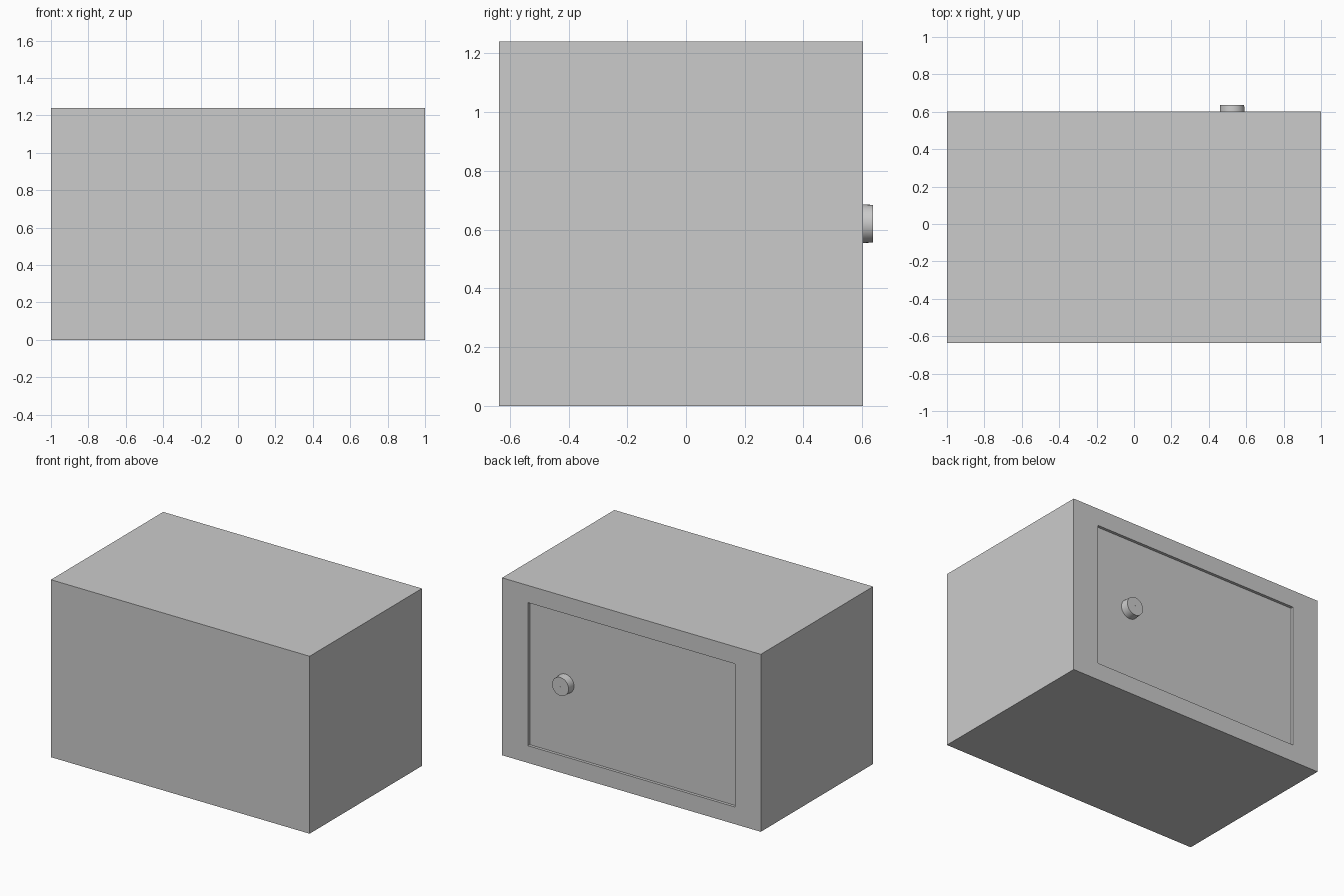
import bpy, bmesh
from math import cos, sin, tau

if "Cube" in bpy.data.objects:
    bpy.data.objects.remove(bpy.data.objects["Cube"])

BACK, FACE = -0.6375, 0.6025      # safe body extents in y
HEIGHT = 1.24
DOOR_X, DOOR_Z0, DOOR_Z1 = 0.8, 0.12, 1.12
DOOR_Y = FACE - 0.02              # door sits slightly recessed


def finish(bm, name):
    bmesh.ops.recalc_face_normals(bm, faces=bm.faces)
    mesh = bpy.data.meshes.new(name)
    bm.to_mesh(mesh)
    bm.free()
    obj = bpy.data.objects.new(name, mesh)
    bpy.context.collection.objects.link(obj)
    return obj


def box(x0, x1, y0, y1, z0, z1):
    bm = bmesh.new()
    bmesh.ops.create_cube(bm, size=1)
    for v in bm.verts:
        v.co = (x1 if v.co.x > 0 else x0,
                y1 if v.co.y > 0 else y0,
                z1 if v.co.z > 0 else z0)
    return bm


# Body with a rectangular door opening in the +y face
bm = box(-1, 1, BACK, FACE, 0, HEIGHT)
face = max(bm.faces, key=lambda f: f.calc_center_median().y)
bmesh.ops.inset_region(bm, faces=[face], thickness=0.1)
for v in face.verts:
    v.co.x = DOOR_X if v.co.x > 0 else -DOOR_X
    v.co.z = DOOR_Z1 if v.co.z > HEIGHT / 2 else DOOR_Z0
inner = bmesh.ops.extrude_face_region(bm, geom=[face])["geom"]
for v in inner:
    if isinstance(v, bmesh.types.BMVert):
        v.co.y = FACE - 0.06
bmesh.ops.delete(bm, geom=[face], context='FACES_ONLY')
finish(bm, "safe_body")

# Door panel filling the opening
finish(box(-DOOR_X, DOOR_X, FACE - 0.06, DOOR_Y, DOOR_Z0, DOOR_Z1), "door")

# Round, slightly tapered knob, lathed about the y axis
profile = [(0.067, DOOR_Y), (0.064, 0.6375), (0.004, 0.6375), (0.003, 0.635)]
n = 32
bm = bmesh.new()
rings = [[bm.verts.new((0.525 + r * cos(tau * i / n), y, 0.62 + r * sin(tau * i / n)))
          for i in range(n)] for r, y in profile]
for a, b in zip(rings, rings[1:]):
    for i in range(n):
        j = (i + 1) % n
        bm.faces.new((a[i], a[j], b[j], b[i]))
bm.faces.new(rings[0])
bm.faces.new(rings[-1])
knob = finish(bm, "door_knob")
bpy.context.view_layer.objects.active = knob
knob.select_set(True)
bpy.ops.object.shade_smooth_by_angle()
